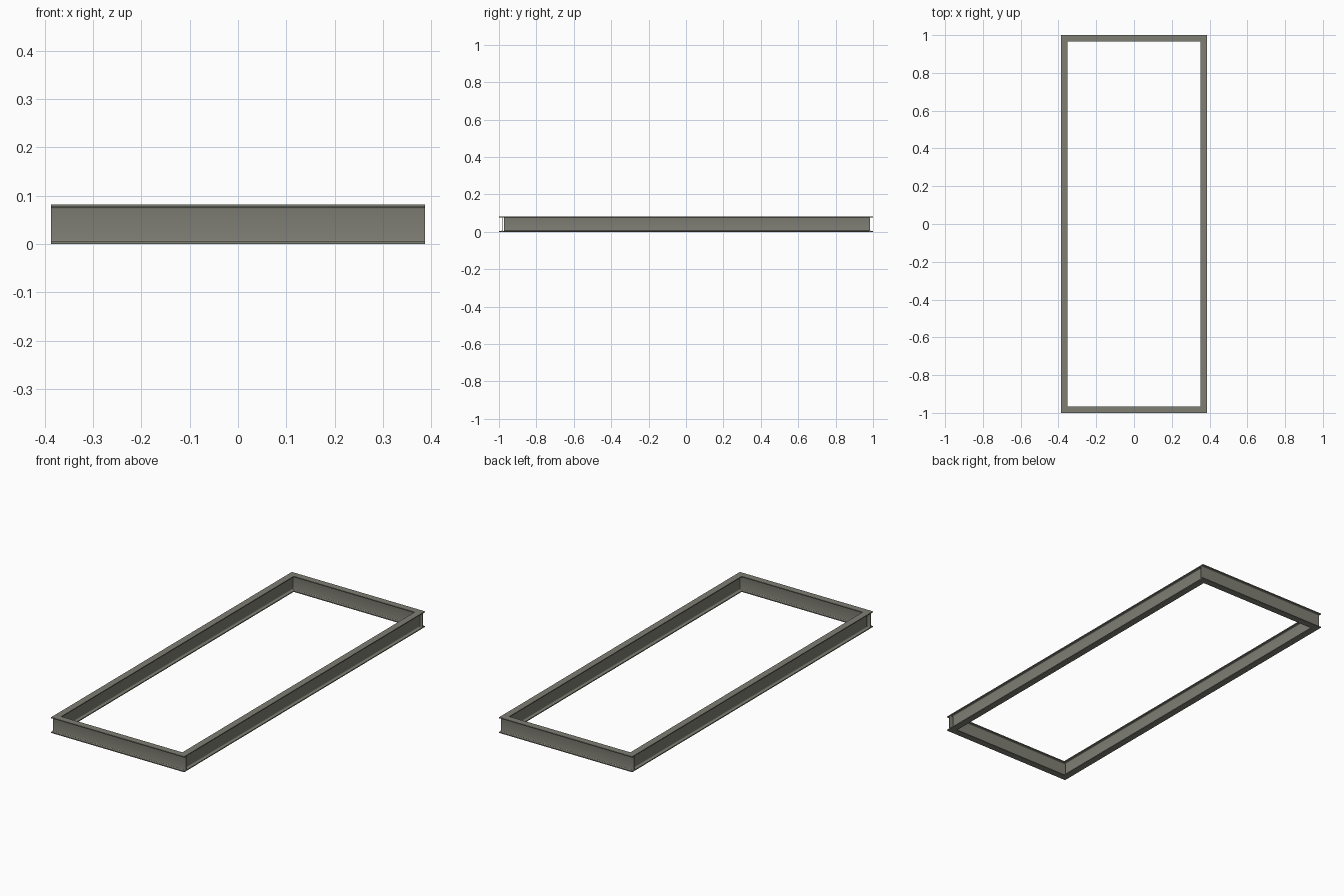
import bpy, bmesh, math
from mathutils import Vector

if "Cube" in bpy.data.objects:
    bpy.data.objects.remove(bpy.data.objects["Cube"])

H, W = 0.082, 0.035      # beam height, flange width
TF, TW, R = 0.005, 0.004, 0.004   # flange, web, fillet radius
HX, HY = 0.387, 1.0

steel = bpy.data.materials.new("grey steel")
steel.diffuse_color = (0.21, 0.21, 0.175, 1)
steel.use_nodes = True
steel.node_tree.nodes["Principled BSDF"].inputs["Base Color"].default_value = steel.diffuse_color


def i_profile():
    """I-section outline: one quarter mirrored around the centre."""
    cx, cz = TW / 2 + R, H / 2 - TF - R
    q = [(W / 2, H / 2), (W / 2, H / 2 - TF)]
    for i in range(5):
        a = math.pi / 2 + i * math.pi / 8
        q.append((cx + R * math.cos(a), cz + R * math.sin(a)))
    right = q + [(x, -z) for x, z in reversed(q)]
    return right + [(-x, -z) for x, z in right]


def beam(name, start, end):
    """Extrude the I-section from start to end."""
    s, e = Vector(start), Vector(end)
    d = (e - s).normalized()
    side = d.cross(Vector((0, 0, 1)))
    bm = bmesh.new()
    face = bm.faces.new([bm.verts.new(s + side * u + Vector((0, 0, v)))
                         for u, v in i_profile()])
    ext = bmesh.ops.extrude_face_region(bm, geom=[face], use_keep_orig=True)
    bmesh.ops.translate(bm, vec=e - s, verts=[
        g for g in ext["geom"] if isinstance(g, bmesh.types.BMVert)])
    bmesh.ops.recalc_face_normals(bm, faces=bm.faces)
    me = bpy.data.meshes.new(name)
    bm.to_mesh(me)
    bm.free()
    me.materials.append(steel)
    ob = bpy.data.objects.new(name, me)
    bpy.context.collection.objects.link(ob)
    bpy.ops.object.select_all(action='DESELECT')
    ob.select_set(True)
    bpy.context.view_layer.objects.active = ob
    bpy.ops.object.shade_smooth_by_angle(angle=math.radians(30))


# Full-width end beams
for name, s in (("front_beam", -1), ("back_beam", 1)):
    y = s * (HY - W / 2)
    beam(name, (-HX, y, H / 2), (HX, y, H / 2))

# Long side beams butting between the end beams
for name, s in (("left_beam", -1), ("right_beam", 1)):
    x = s * (HX - W / 2)
    beam(name, (x, -HY + 0.028, H / 2), (x, HY - W / 2, H / 2))
